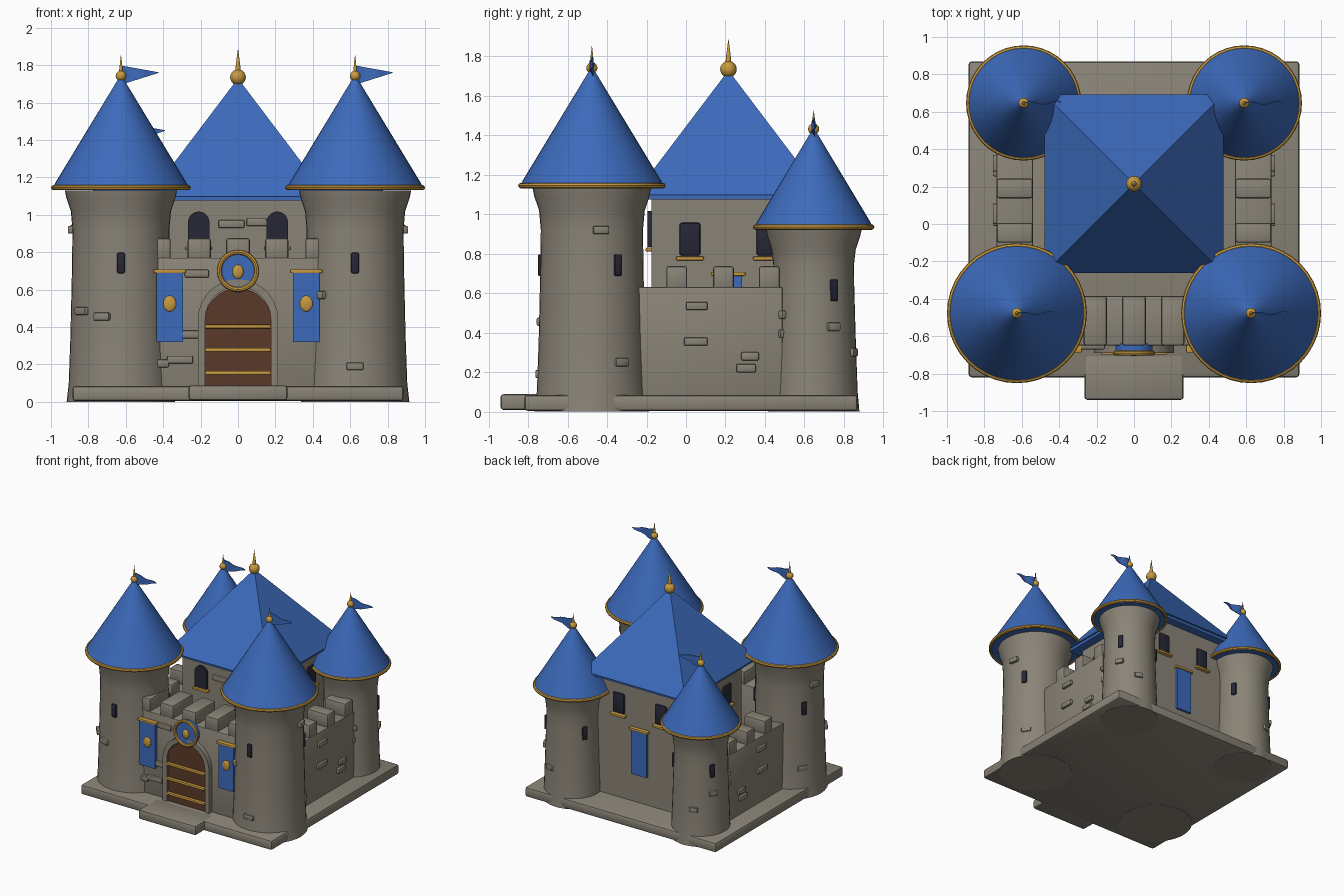
import bpy, bmesh, math
from mathutils import Matrix, Vector

if "Cube" in bpy.data.objects:
    bpy.data.objects.remove(bpy.data.objects["Cube"])


def material(name, rgb):
    m = bpy.data.materials.new(name)
    m.diffuse_color = (*rgb, 1)
    m.use_nodes = True
    m.node_tree.nodes["Principled BSDF"].inputs["Base Color"].default_value = m.diffuse_color
    return m


STONE = material("grey stone", (0.255, 0.23, 0.185))
BLUE = material("royal blue", (0.045, 0.145, 0.50))
GOLD = material("gold", (0.58, 0.32, 0.05))
WOOD = material("brown wood", (0.10, 0.042, 0.022))
DARK = material("dark glass", (0.02, 0.02, 0.038))


def frame(x=0, y=0, deg=0):
    """Local frame whose -y side faces outwards; deg turns it about z."""
    return Matrix.Translation((x, y, 0)) @ Matrix.Rotation(math.radians(deg), 4, 'Z')


WORLD = frame()


def finish(name, bm, mat, fr=WORLD):
    bmesh.ops.recalc_face_normals(bm, faces=bm.faces)
    bm.transform(fr)
    me = bpy.data.meshes.new(name)
    bm.to_mesh(me)
    bm.free()
    me.materials.append(mat)
    ob = bpy.data.objects.new(name, me)
    bpy.context.collection.objects.link(ob)
    return ob


def box(name, lo, hi, mat, fr=WORLD, bevel=0.0):
    lo, hi = Vector(lo), Vector(hi)
    bm = bmesh.new()
    bmesh.ops.create_cube(bm, size=1)
    bm.transform(Matrix.Translation((lo + hi) / 2) @ Matrix.Diagonal((*(hi - lo), 1)))
    if bevel:
        bmesh.ops.bevel(bm, geom=bm.edges[:], offset=bevel, segments=2, profile=0.5, affect='EDGES')
    return finish(name, bm, mat, fr)


def lathe(name, profile, mat, fr=WORLD, sides=40):
    """Spin (radius, z) points around z."""
    bm = bmesh.new()
    rings = []
    for r, z in profile:
        n = sides if r > 0 else 1
        rings.append([bm.verts.new((r * math.cos(i * math.tau / sides), r * math.sin(i * math.tau / sides), z))
                      for i in range(n)])
    for a, b in zip(rings, rings[1:]):
        for i in range(sides):
            j = (i + 1) % sides
            q = [a[i % len(a)], a[j % len(a)], b[j % len(b)], b[i % len(b)]]
            bm.faces.new(list(dict.fromkeys(q)))
    for r in (rings[0], rings[-1]):
        if len(r) > 1:
            bm.faces.new(r)
    return finish(name, bm, mat, fr)


def ball(name, loc, size, mat, fr=WORLD):
    bm = bmesh.new()
    bmesh.ops.create_uvsphere(bm, u_segments=16, v_segments=10, radius=1)
    bm.transform(Matrix.Translation(loc) @ Matrix.Diagonal((*size, 1)))
    return finish(name, bm, mat, fr)


def ring(name, major, minor, mat, fr):
    """Torus around the local z axis."""
    bpy.ops.mesh.primitive_torus_add(major_radius=major, minor_radius=minor, major_segments=40, minor_segments=8)
    ob = bpy.context.object
    ob.name = name
    ob.data.transform(fr)
    ob.data.materials.append(mat)


def arch_points(w, z0, spring, n=14):
    arc = [(w * math.cos(math.pi * i / n), spring + w * math.sin(math.pi * i / n)) for i in range(n + 1)]
    return [(w, z0)] + arc + [(-w, z0)]


def arch(name, x, w, z0, spring, y0, y1, mat, fr=WORLD, inner=0):
    """Round-topped plate from y0 to y1; inner leaves an opening of that half width."""
    bm = bmesh.new()
    out = [bm.verts.new((x + a, y0, z)) for a, z in arch_points(w, z0, spring)]
    if inner:
        inn = [bm.verts.new((x + a, y0, z)) for a, z in arch_points(inner, z0, spring)]
        for i in range(len(out) - 1):
            bm.faces.new((out[i], out[i + 1], inn[i + 1], inn[i]))
    else:
        bm.faces.new(out)
    ext = bmesh.ops.extrude_face_region(bm, geom=bm.faces[:], use_keep_orig=True)
    moved = [v for v in ext["geom"] if isinstance(v, bmesh.types.BMVert)]
    bmesh.ops.translate(bm, verts=moved, vec=(0, y1 - y0, 0))
    return finish(name, bm, mat, fr)


def stone(x, z, w, y, fr=WORLD, h=0.042):
    box("raised_stone", (x - w / 2, y - 0.02, z - h / 2), (x + w / 2, y + 0.03, z + h / 2), STONE, fr, 0.008)


def finial(z, r, tip, fr):
    ball("finial_ball", (0, 0, z), (r, r, r), GOLD, fr)
    lathe("finial_spike", [(r * 0.42, z), (r * 0.3, z + r * 1.4), (0, tip)], GOLD, fr, 12)


def flag(z, fr):
    bm = bmesh.new()
    cols = []
    for i in range(9):
        t = i / 8
        x, y = 0.2 * t, 0.012 * math.sin(t * 9) * t ** 0.5
        cols.append([bm.verts.new((x, y + d, zz)) for d in (-0.003, 0.003)
                     for zz in (z - 0.05 + 0.063 * t, z + 0.053 - 0.036 * t)])
    for a, b in zip(cols, cols[1:]):
        for i, j in ((0, 1), (1, 3), (3, 2), (2, 0)):
            bm.faces.new((a[i], a[j], b[j], b[i]))
    for c in (cols[0], cols[-1]):
        bm.faces.new((c[0], c[1], c[3], c[2]))
    finish("pennant", bm, BLUE, fr)


def banner(x, y, fr=WORLD, crest=False):
    box("banner_cloth", (x - 0.07, y - 0.02, 0.32), (x + 0.07, y + 0.01, 0.70), BLUE, fr)
    box("banner_rod", (x - 0.086, y - 0.03, 0.688), (x + 0.086, y + 0.01, 0.708), GOLD, fr, 0.005)
    if crest:
        ball("banner_crest", (x, y - 0.02, 0.525), (0.034, 0.012, 0.043), GOLD, fr)


# ---- base plate and front step
box("base_plate", (-0.885, -0.82, 0.003), (0.885, 0.87, 0.085), STONE, bevel=0.018)
box("front_step", (-0.265, -0.94, 0.008), (0.265, -0.7, 0.088), STONE, bevel=0.015)


# ---- corner towers
def tower(x, y, body, eave, cone_r, apex, tip, slit_z, slit_r):
    fr = frame(x, y)
    lathe("tower_body", body, STONE, fr)
    lathe("tower_roof", [(0.1, eave - 0.012), (cone_r - 0.015, eave - 0.012), (cone_r, eave),
                         (cone_r * 0.965, eave + 0.025), (0.012, apex)], BLUE, fr)
    ring("roof_rim", cone_r - 0.004, 0.014, GOLD, fr @ Matrix.Translation((0, 0, eave)))
    finial(apex + 0.012, 0.028, tip, fr)
    flag(apex + 0.015, fr)
    for a in (0, 120, 240):
        box("arrow_slit", (-0.021, -slit_r - 0.012, slit_z - 0.055), (0.021, -slit_r + 0.03, slit_z + 0.055),
            DARK, frame(x, y, a), 0.008)


front_body = [(0.29, 0), (0.279, 0.1), (0.27, 0.35), (0.262, 0.7), (0.259, 0.92), (0.268, 1.02),
              (0.292, 1.09), (0.30, 1.13)]
rear_body = [(0.232, 0), (0.223, 0.1), (0.214, 0.35), (0.206, 0.62), (0.204, 0.74), (0.213, 0.82),
             (0.236, 0.89), (0.243, 0.92)]
for s in (-1, 1):
    tower(s * 0.626, -0.477, front_body, 1.145, 0.364, 1.73, 1.86, 0.742, 0.262)
    tower(s * 0.59, 0.647, rear_body, 0.935, 0.298, 1.42, 1.53, 0.615, 0.207)
    for a, z in ((124, 0.25), (100, 0.92)):
        stone(0, z, 0.08, -0.262, frame(s * 0.626, -0.477, s * a))
    for a, z in ((118, 0.43), (38, 0.49), (35, 0.395), (160, 0.3)):
        stone(0, z, 0.07, -0.209, frame(s * 0.59, 0.647, s * a))
for s, a, z in ((-1, -51, 0.485), (-1, -22, 0.455), (1, 0, 0.19), (1, -46, 0.57)):
    stone(0, z, 0.09, -0.267, frame(s * 0.626, -0.477, a))

# ---- keep with pyramid roof
KY, KH = 0.215, 0.39
box("keep_walls", (-KH, KY - KH, 0.04), (KH, KY + KH, 1.09), STONE)
box("keep_eaves", (-0.465, KY - 0.462, 1.075), (0.465, KY + 0.462, 1.1), BLUE)
bm = bmesh.new()
bmesh.ops.create_cone(bm, cap_ends=True, segments=4, radius1=0.478 * math.sqrt(2), radius2=0.012, depth=0.62)
bm.transform(Matrix.Translation((0, KY, 1.408)) @ Matrix.Rotation(math.pi / 4, 4, 'Z'))
finish("keep_roof", bm, BLUE)
finial(1.735, 0.042, 1.892, frame(0, KY))

# keep windows, sills and banners on all four sides
for a in (0, 90, 180, 270):
    fr = frame(0, KY, a)
    for s in (-1, 1):
        x = s * (0.21 if a == 0 else 0.195)
        z0 = 0.835 if a == 0 else 0.79
        if a == 0:
            arch("keep_window", x, 0.057, z0, 0.96, -KH - 0.02, -KH + 0.02, DARK, fr)
        else:
            box("keep_window", (x - 0.053, -KH - 0.015, z0), (x + 0.053, -KH + 0.02, 0.957), DARK, fr, 0.012)
        box("window_sill", (x - 0.07, -KH - 0.03, z0 - 0.024), (x + 0.07, -KH + 0.02, z0 - 0.004), GOLD, fr, 0.006)
    if a:
        banner(0, -KH, fr)
stone(-0.035, 0.95, 0.14, KY - KH)
stone(0.1, 0.96, 0.11, KY - KH)

# ---- side walls with merlons
for s in (-1, 1):
    x0, x1 = sorted((s * 0.54, s * 0.735))
    box("side_wall", (x0, -0.3, 0.04), (x1, 0.49, 0.63), STONE, bevel=0.008)
    for y in (-0.047, 0.19, 0.422):
        box("side_merlon", (x0, y - 0.053, 0.62), (x1, y + 0.053, 0.737), STONE, bevel=0.014)
    for y, z, w in ((0.055, 0.535, 0.11), (0.05, 0.355, 0.12), (0.325, 0.28, 0.09), (0.305, 0.22, 0.1)):
        stone(s * y, z, w, -0.735, frame(deg=s * 90))

# ---- front gate wall
FY = -0.65
box("gate_wall", (-0.43, FY, 0.04), (0.43, -0.385, 0.77), STONE, bevel=0.008)
for x, w in ((-0.4, 0.08), (-0.207, 0.125), (0, 0.128), (0.207, 0.125), (0.4, 0.08)):
    box("gate_merlon", (x - w / 2, FY, 0.76), (x + w / 2, -0.385, 0.875), STONE, bevel=0.014)
for x, z, w in ((-0.41, 0.205, 0.08), (-0.31, 0.225, 0.14), (-0.275, 0.36, 0.13), (-0.22, 0.685, 0.13),
                (-0.36, 0.465, 0.13)):
    stone(x, z, w, FY)

# gate: arch surround, door, metal bands
arch("gate_surround", 0, 0.215, 0.08, 0.44, FY + 0.02, FY - 0.04, STONE, inner=0.176)
arch("gate_door", 0, 0.178, 0.08, 0.43, FY + 0.02, FY - 0.025, WOOD)
for z in (0.155, 0.278, 0.402):
    box("door_band", (-0.176, FY - 0.048, z - 0.01), (0.176, FY, z + 0.01), GOLD, bevel=0.004)

# round shield above the gate
shield = Matrix.Translation((0, FY, 0.70)) @ Matrix.Rotation(math.pi / 2, 4, 'X')
lathe("shield_disc", [(0.1, -0.01), (0.1, 0.04)], BLUE, shield)
ring("shield_rim", 0.1, 0.013, GOLD, shield @ Matrix.Translation((0, 0, 0.04)))
ball("shield_boss", (0, FY - 0.042, 0.695), (0.03, 0.014, 0.038), GOLD)
for s in (-1, 1):
    banner(s * 0.365, FY - 0.008, crest=True)

# ---- smooth shading with sharp edges kept
for ob in bpy.context.scene.objects:
    ob.select_set(True)
    bpy.context.view_layer.objects.active = ob
bpy.ops.object.shade_smooth_by_angle(angle=math.radians(32))
